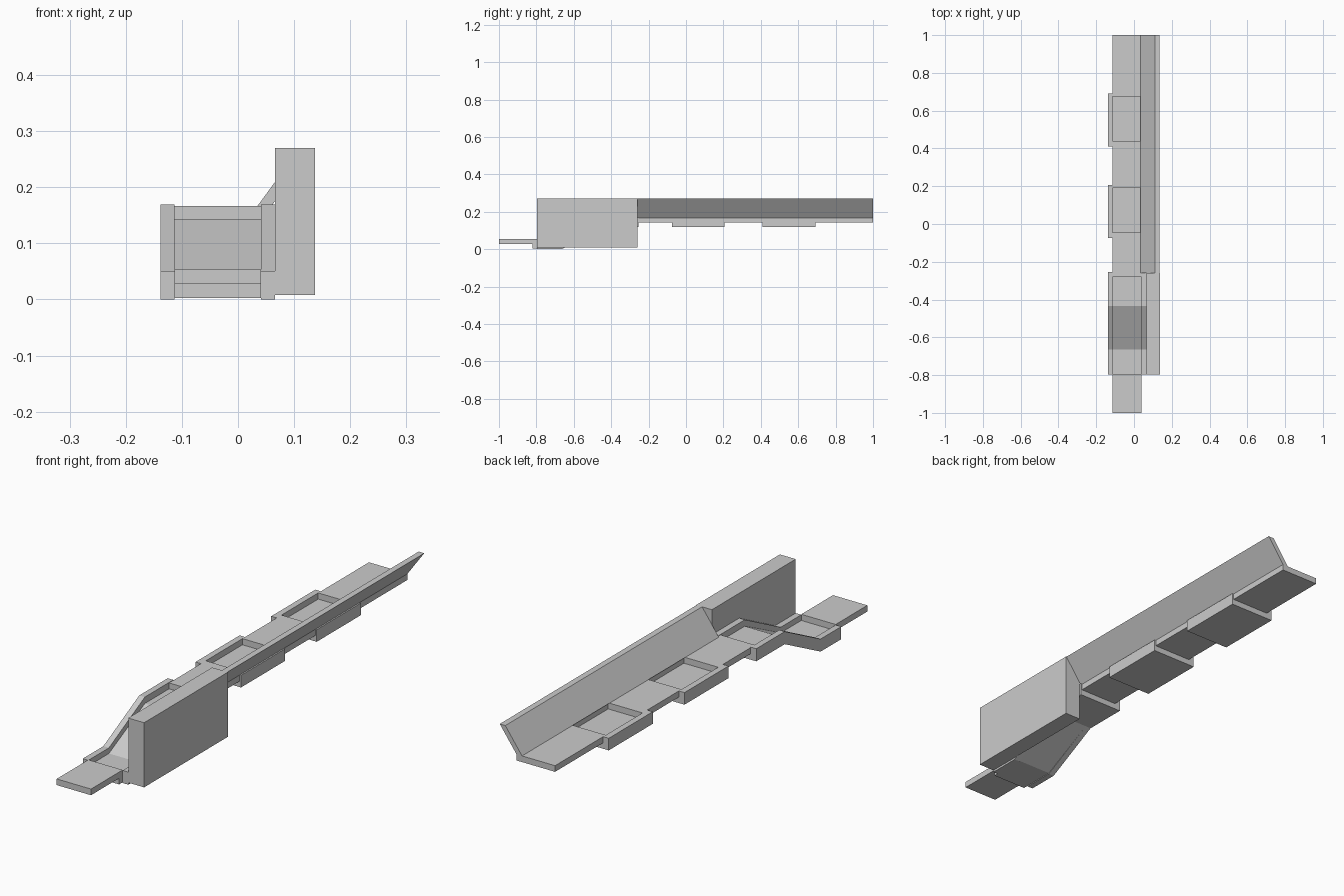
import bpy, bmesh

if "Cube" in bpy.data.objects:
    bpy.data.objects.remove(bpy.data.objects["Cube"])

X0, X1, X2, X3 = -0.138, -0.113, 0.041, 0.066   # outer and inner rail edges
T = 0.025                                        # plate thickness


def prism(name, pts, axis, a, b):
    """Extrude a closed profile along x (pts are y,z) or along y (pts are x,z)."""
    bm = bmesh.new()
    place = (lambda p, t: (t, p[0], p[1])) if axis == 'x' else (lambda p, t: (p[0], t, p[1]))
    face = bm.faces.new([bm.verts.new(place(p, a)) for p in pts])
    ext = bmesh.ops.extrude_face_region(bm, geom=[face])
    move = (b - a, 0, 0) if axis == 'x' else (0, b - a, 0)
    bmesh.ops.translate(bm, vec=move, verts=[v for v in ext['geom'] if isinstance(v, bmesh.types.BMVert)])
    bmesh.ops.recalc_face_normals(bm, faces=bm.faces)
    me = bpy.data.meshes.new(name)
    bm.to_mesh(me)
    bm.free()
    ob = bpy.data.objects.new(name, me)
    bpy.context.collection.objects.link(ob)
    return ob


def box(name, x0, x1, y0, y1, z0, z1):
    return prism(name, [(x0, z0), (x1, z0), (x1, z1), (x0, z1)], 'y', y0, y1)


def strip(path, height):
    """Closed y,z profile following a path with constant vertical height."""
    return path + [(y, z + height) for y, z in reversed(path)]


# Entry board and upper deck segments between the recesses
box("entry_board", X1, X2, -1, -0.797, 0.028, 0.053)
for i, (a, b) in enumerate([(-0.28, -0.045), (0.19, 0.44), (0.675, 1)]):
    box(f"deck_{i}", X1, 0.06, a, b, 0.142, 0.167)

# Sunken trays: floor plate plus a rail on each side
for i, (a, b) in enumerate([(-0.075, 0.207), (0.41, 0.692)]):
    box(f"tray_floor_{i}", X1, X2, a, b, 0.118, 0.142)
    box(f"tray_rail_left_{i}", X0, X1, a, b, 0.118, 0.167)
    box(f"tray_rail_right_{i}", X2, X3, a, b, 0.118, 0.167)

# Ramp with matching side rails
floor_path = [(-0.82, 0.003), (-0.665, 0.003), (-0.435, 0.118), (-0.253, 0.118)]
rail_path = [(-0.797, 0), (-0.665, 0), (-0.435, 0.118), (-0.253, 0.118)]
prism("ramp_floor", strip(floor_path, T), 'x', X1, X2)
prism("ramp_rail_left", strip(rail_path, 0.051), 'x', X0, X1)
prism("ramp_rail_right", strip(rail_path, 0.051), 'x', X2, X3)

# Upright wall beside the ramp and slanted panel along the deck
box("side_wall", X3, 0.137, -0.797, -0.26, 0.008, 0.27)
prism("slanted_panel", [(0.035, 0.167), (0.06, 0.167), (0.135, 0.27), (0.11, 0.27)], 'y', -0.26, 1)
